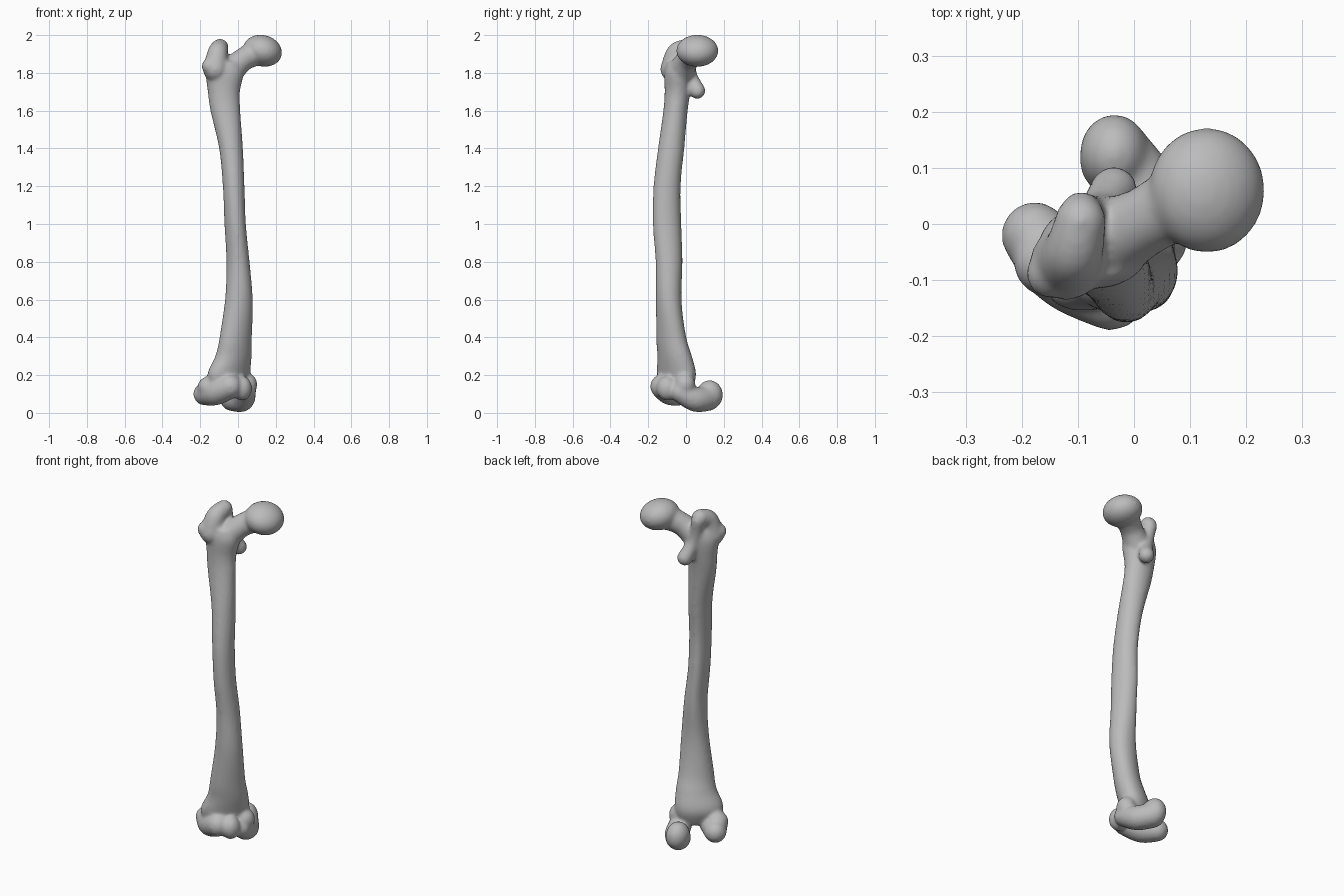
import bpy, bmesh, math
from mathutils import Matrix, Vector

cube = bpy.data.objects.get("Cube")
if cube:
    bpy.data.objects.remove(cube)

bm = bmesh.new()


def blob(centre, radii, tilt=0):
    """Ellipsoid tilted about the y axis."""
    mat = Matrix.Translation(centre) @ Matrix.Rotation(math.radians(tilt), 4, 'Y') @ Matrix.Diagonal((*radii, 1))
    bmesh.ops.create_uvsphere(bm, u_segments=24, v_segments=16, radius=1, matrix=mat)


def spline(rows, steps):
    """Catmull-Rom through rows of values."""
    rows = [Vector(r) for r in rows]
    out = []
    for i in range(len(rows) - 1):
        a, b, c, d = rows[max(i - 1, 0)], rows[i], rows[i + 1], rows[min(i + 2, len(rows) - 1)]
        for s in range(steps):
            t = s / steps
            out.append(b + (c - a) * (t / 2) + (a * 2 - b * 5 + c * 4 - d) * (t * t / 2)
                       + (b * 3 - a - c * 3 + d) * (t ** 3 / 2))
    return out + [rows[-1]]


def limb(rows):
    """Rounded lobe swept along (x, y, z, radius) points."""
    for x, y, z, r in spline(rows, 7):
        blob((x, y, z), (r, r, r))


def shaft(rows, sides=40):
    """Loft of (z, x, y, wide, deep, turn) sections with a ridge along the back."""
    rings = []
    for z, x, y, wide, deep, turn in spline(rows, 5):
        turn = math.radians(turn)
        ridge = 0.11 * math.sin(math.pi * min(max((z - 0.3) / 1.4, 0), 1))
        ring = []
        for k in range(sides):
            t = math.tau * k / sides
            grow = 1 + ridge * max(0, math.cos(t - math.radians(112))) ** 8
            u, v = wide * math.cos(t) * grow, deep * math.sin(t) * grow
            ring.append(bm.verts.new((x + u * math.cos(turn) - v * math.sin(turn),
                                      y + u * math.sin(turn) + v * math.cos(turn), z)))
        rings.append(ring)
    for low, high in zip(rings, rings[1:]):
        for k in range(sides):
            n = (k + 1) % sides
            bm.faces.new((low[k], low[n], high[n], high[k]))
    bm.faces.new(rings[0][::-1])
    bm.faces.new(rings[-1])


# Bowed shaft, flaring at both ends
shaft([
    (.11, -.04, -.05, .10, .055, 40),
    (.20, -.05, -.050, .13, .080, 40),
    (.30, -.024, -.06, .108, .077, 40),
    (.40, -.012, -.078, .093, .07, 38),
    (.60, .005, -.092, .074, .067, 20),
    (.80, 0, -.091, .061, .07, 10),
    (1.0, -.015, -.102, .056, .074, 10),
    (1.2, -.023, -.102, .057, .07, 5),
    (1.4, -.037, -.08, .063, .068, 0),
    (1.6, -.067, -.056, .079, .064, 0),
    (1.7, -.075, -.045, .085, .068, 0),
    (1.8, -.07, -.04, .10, .075, 0),
    (1.86, -.07, -.035, .08, .065, 0),
])

# Ball head and neck
blob((.13, .06, 1.917), (.105, .112, .083), 15)
limb([(.09, .045, 1.905, .068), (.02, .005, 1.865, .062), (-.05, -.03, 1.80, .075)])

# Large upper knob with its side bump
limb([(-.12, -.07, 1.82, .066), (-.108, -.05, 1.905, .054), (-.095, .005, 1.935, .046)])
blob((-.15, -.088, 1.835), (.042, .045, .045))

# Rear crest running down to the small knob
limb([(-.095, .02, 1.925, .038), (-.068, .02, 1.80, .036), (-.036, .06, 1.705, .043)])

# Outer lower condyle
limb([(-.177, -.02, .10, .06), (-.12, -.08, .112, .072), (-.042, -.125, .14, .065)])
blob((-.15, -.07, .135), (.065, .06, .06))

# Inner lower condyle
blob((-.035, .125, .095), (.062, .071, .078))
limb([(-.03, .115, .078, .068), (.02, .05, .072, .066), (.04, -.03, .11, .056)])
blob((.05, -.005, .15), (.052, .055, .06))

# Kneecap groove bed
blob((.022, -.10, .13), (.052, .056, .065))

mesh = bpy.data.meshes.new("thigh_bone")
bmesh.ops.recalc_face_normals(bm, faces=bm.faces)
bm.to_mesh(mesh)
bm.free()
bone = bpy.data.objects.new("thigh_bone", mesh)
bpy.context.collection.objects.link(bone)

# Fuse the parts into one soft surface
fuse = bone.modifiers.new("fuse", 'REMESH')
fuse.mode = 'VOXEL'
fuse.voxel_size = 0.009
fuse.use_smooth_shade = True
soften = bone.modifiers.new("soften", 'SMOOTH')
soften.factor = 0.5
soften.iterations = 10

# Plain grey
grey = bpy.data.materials.new("bone_grey")
grey.use_nodes = True
colour = (0.5, 0.5, 0.5, 1)
grey.diffuse_color = colour
grey.node_tree.nodes["Principled BSDF"].inputs["Base Color"].default_value = colour
mesh.materials.append(grey)
